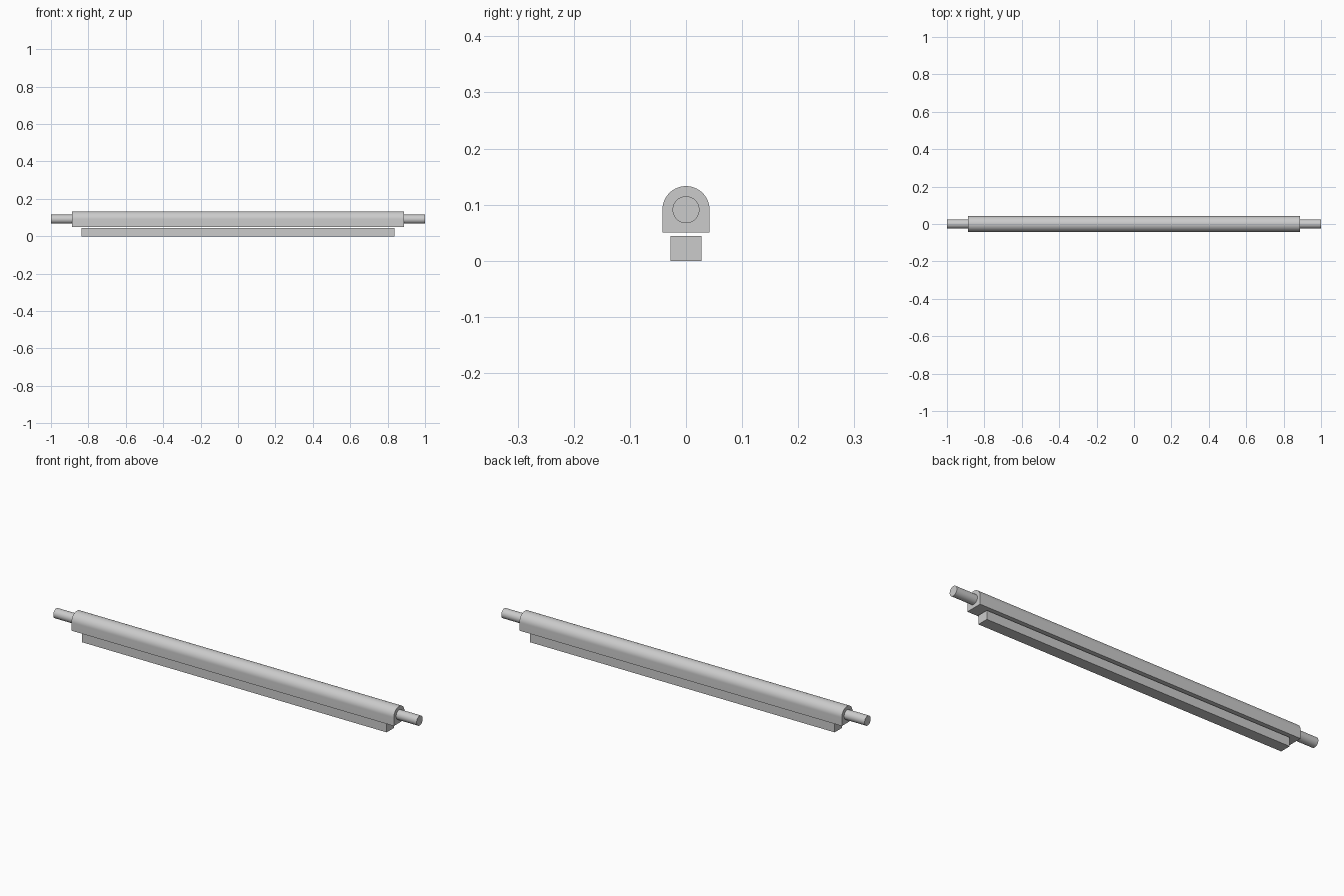
import bpy
from math import cos, sin, pi

cube = bpy.data.objects.get("Cube")
if cube:
    bpy.data.objects.remove(cube, do_unlink=True)

# Single grey material
grey = bpy.data.materials.new("plain grey")
grey.use_nodes = True
colour = (0.6, 0.6, 0.6, 1)
grey.diffuse_color = colour
grey.node_tree.nodes["Principled BSDF"].inputs["Base Color"].default_value = colour

AXIS_Z = 0.091


def arc(radius, start, end, steps):
    """Points (y, z) around the shaft axis."""
    angles = [start + (end - start) * i / steps for i in range(steps + 1)]
    return [(radius * cos(a), AXIS_Z + radius * sin(a)) for a in angles]


def extrude_along_x(name, profile, half_length):
    """Closed (y, z) profile, counter-clockwise seen from +x, swept along x."""
    n = len(profile)
    verts = [(x, y, z) for x in (-half_length, half_length) for y, z in profile]
    faces = [(i, (i + 1) % n, (i + 1) % n + n, i + n) for i in range(n)]
    faces += [tuple(reversed(range(n))), tuple(range(n, 2 * n))]
    mesh = bpy.data.meshes.new(name)
    mesh.from_pydata(verts, [], faces)
    mesh.validate()
    mesh.materials.append(grey)
    obj = bpy.data.objects.new(name, mesh)
    bpy.context.collection.objects.link(obj)
    bpy.ops.object.select_all(action="DESELECT")
    obj.select_set(True)
    bpy.context.view_layer.objects.active = obj
    bpy.ops.object.shade_smooth_by_angle(angle=pi / 6)
    return obj


# Round-topped housing with a flat underside
extrude_along_x("housing", [(-0.042, 0.05), (0.042, 0.05)] + arc(0.042, 0, pi, 32), 0.887)

# Shaft running through the housing and out of both ends
extrude_along_x("shaft", arc(0.024, 0, 2 * pi, 48)[:-1], 1.0)

# Square bar just below the housing
extrude_along_x("lower_bar", [(-0.028, 0), (0.028, 0), (0.028, 0.044), (-0.028, 0.044)], 0.838)
